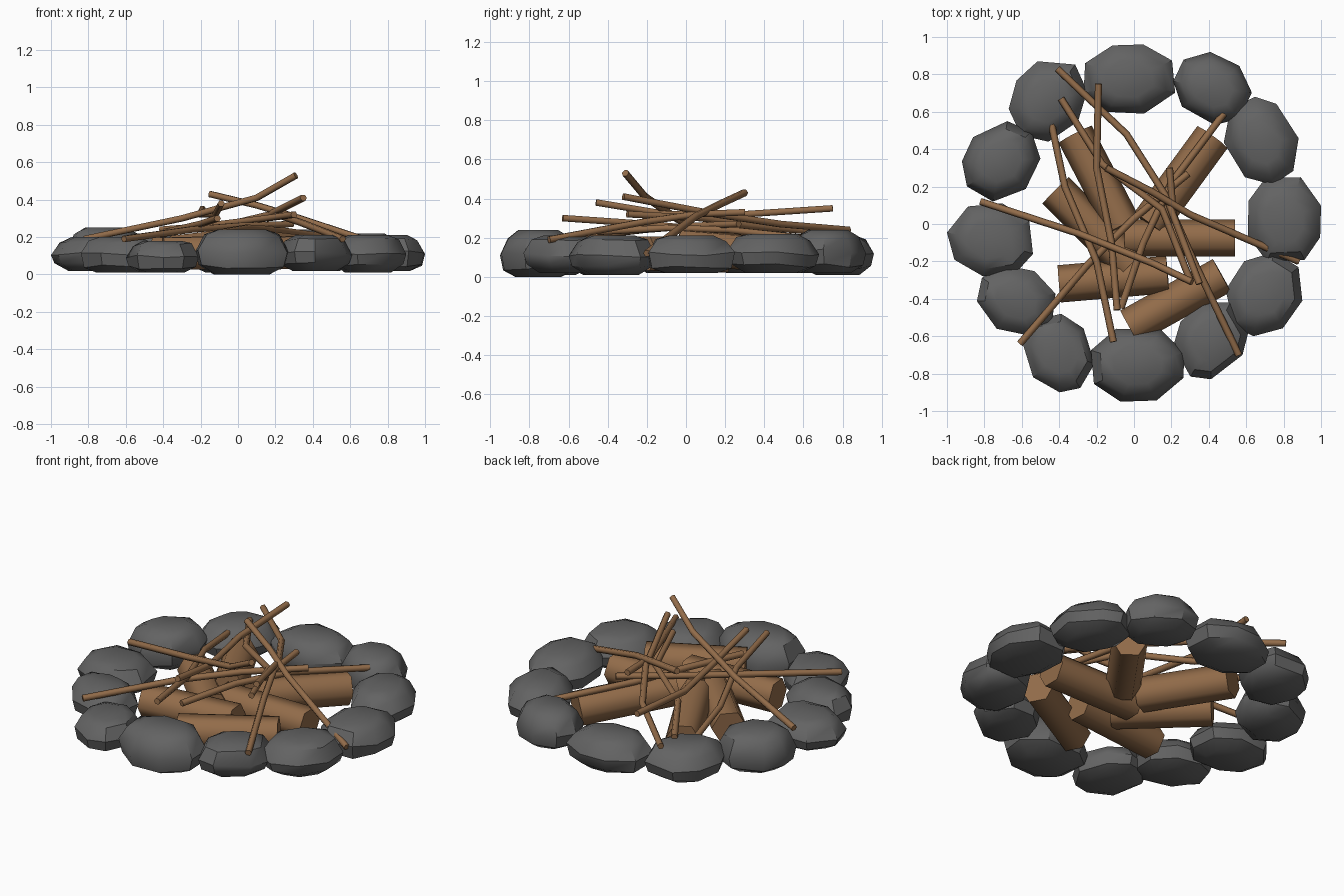
import bpy, bmesh, math, random
from mathutils import Vector

if "Cube" in bpy.data.objects:
    bpy.data.objects.remove(bpy.data.objects["Cube"])

random.seed(4)


def material(name, rgb):
    m = bpy.data.materials.new(name)
    m.diffuse_color = (*rgb, 1)
    m.use_nodes = True
    m.node_tree.nodes["Principled BSDF"].inputs["Base Color"].default_value = m.diffuse_color
    return m


stone_mat = material("grey stone", (0.125, 0.125, 0.125))
wood_mat = material("brown wood", (0.29, 0.15, 0.068))


def finish(bm, name, mat, angle):
    bmesh.ops.recalc_face_normals(bm, faces=bm.faces)
    me = bpy.data.meshes.new(name)
    bm.to_mesh(me)
    bm.free()
    me.materials.append(mat)
    ob = bpy.data.objects.new(name, me)
    bpy.context.collection.objects.link(ob)
    bpy.ops.object.select_all(action='DESELECT')
    ob.select_set(True)
    bpy.context.view_layer.objects.active = ob
    bpy.ops.object.shade_smooth_by_angle(angle=math.radians(angle))


def loft(rings, name, mat, angle):
    """Skin equal-sized rings of points and cap both ends."""
    bm = bmesh.new()
    vr = [[bm.verts.new(p) for p in ring] for ring in rings]
    n = len(vr[0])
    for a, b in zip(vr, vr[1:]):
        for i in range(n):
            j = (i + 1) % n
            bm.faces.new((a[i], a[j], b[j], b[i]))
    bm.faces.new(vr[0][::-1])
    bm.faces.new(vr[-1])
    finish(bm, name, mat, angle)


def tube(points, r, name):
    """Six-sided rod through the points."""
    pts = [Vector(p) for p in points]
    rings = []
    for k, p in enumerate(pts):
        d = (pts[min(k + 1, len(pts) - 1)] - pts[max(k - 1, 0)]).normalized()
        u = d.cross(Vector((0, 0, 1))).normalized()
        v = u.cross(d)
        rings.append([p + r * (math.cos(a) * u + math.sin(a) * v)
                      for a in (math.tau * i / 6 for i in range(6))])
    loft(rings, name, wood_mat, 65)


def stone(x0, x1, y0, y1, z0, z1, name):
    """Rounded eight-sided rock, turned to face the ring centre, fitted to its box."""
    cx, cy = (x0 + x1) / 2, (y0 + y1) / 2
    t = math.atan2(cy, cx)
    out = []
    for i in range(8):
        a = math.tau * (i + 0.5 + random.uniform(-0.17, 0.17)) / 8
        p, q = math.cos(a), 1.2 * math.sin(a)
        out.append((p * math.cos(t) - q * math.sin(t), p * math.sin(t) + q * math.cos(t)))
    xs, ys = [p[0] for p in out], [p[1] for p in out]
    fit = [((p[0] - min(xs)) / (max(xs) - min(xs)) * 2 - 1,
            (p[1] - min(ys)) / (max(ys) - min(ys)) * 2 - 1) for p in out]
    hx, hy, h = (x1 - x0) / 2, (y1 - y0) / 2, z1 - z0
    rings = []
    for f, s in ((0, 0.6), (0.18, 0.92), (0.5, 1), (0.86, 0.8), (1, 0.52)):
        rings.append([(cx + hx * s * px, cy + hy * s * py,
                       z0 + h * f + (random.uniform(-0.012, 0.012) if 0 < f < 1 else 0))
                      for px, py in fit])
    loft(rings, name, stone_mat, 40)


# ring of stones: x range, y range, z range
stones = [
    (-0.27, 0.22, 0.59, 0.96, 0.01, 0.21), (0.21, 0.63, 0.53, 0.92, 0.02, 0.24),
    (0.48, 0.88, 0.21, 0.68, 0.02, 0.22), (0.61, 1.00, -0.20, 0.25, 0.02, 0.21),
    (0.49, 0.90, -0.60, -0.15, 0.01, 0.21), (0.21, 0.61, -0.83, -0.42, 0.02, 0.21),
    (-0.23, 0.27, -0.95, -0.56, 0.00, 0.24), (-0.60, -0.21, -0.90, -0.48, 0.01, 0.18),
    (-0.84, -0.42, -0.60, -0.22, 0.01, 0.20), (-1.00, -0.54, -0.28, 0.11, 0.02, 0.20),
    (-0.92, -0.50, 0.12, 0.55, 0.02, 0.25), (-0.67, -0.25, 0.44, 0.87, 0.02, 0.22)]
for i, s in enumerate(stones):
    stone(*s, f"ring_stone_{i + 1}")

# thick logs inside the ring
logs = [
    ((-0.05, -0.075, 0.12), (0.54, -0.075, 0.12)),
    ((-0.40, -0.32, 0.11), (0.18, -0.27, 0.12)),
    ((-0.025, -0.55, 0.11), (0.47, -0.275, 0.12)),
    ((0.08, 0.00, 0.15), (0.42, 0.465, 0.11)),
    ((-0.06, -0.01, 0.15), (-0.315, 0.48, 0.12)),
    ((-0.02, -0.22, 0.12), (-0.42, 0.18, 0.11))]
for i, pts in enumerate(logs):
    tube(pts, 0.1, f"log_{i + 1}")

# thin bent sticks piled on top
sticks = [
    ((-0.15, 0.30, 0.43), (0.10, 0.17, 0.37), (0.30, 0.05, 0.31), (0.88, -0.20, 0.12)),
    ((-0.82, 0.12, 0.19), (-0.30, -0.05, 0.30), (0.10, -0.21, 0.41), (0.31, -0.31, 0.53)),
    ((-0.39, 0.67, 0.23), (-0.17, 0.32, 0.26), (0.15, 0.08, 0.30), (0.30, -0.30, 0.32)),
    ((-0.41, 0.83, 0.24), (-0.04, 0.48, 0.27), (0.17, 0.15, 0.32), (0.35, -0.32, 0.41)),
    ((-0.11, -0.63, 0.30), (-0.20, -0.20, 0.27), (-0.37, 0.20, 0.23), (-0.44, 0.53, 0.19)),
    ((-0.19, 0.75, 0.35), (-0.20, 0.30, 0.32), (-0.12, -0.10, 0.32), (-0.09, -0.46, 0.38)),
    ((0.48, 0.59, 0.20), (0.20, 0.22, 0.24), (0.05, -0.10, 0.25), (-0.07, -0.45, 0.23)),
    ((0.56, -0.70, 0.19), (0.33, -0.22, 0.28), (0.21, 0.05, 0.32), (0.19, 0.30, 0.33)),
    ((-0.61, -0.64, 0.19), (-0.25, -0.22, 0.24), (0.00, 0.03, 0.26), (0.29, 0.27, 0.27))]
for i, pts in enumerate(sticks):
    tube(pts, 0.019, f"stick_{i + 1}")
